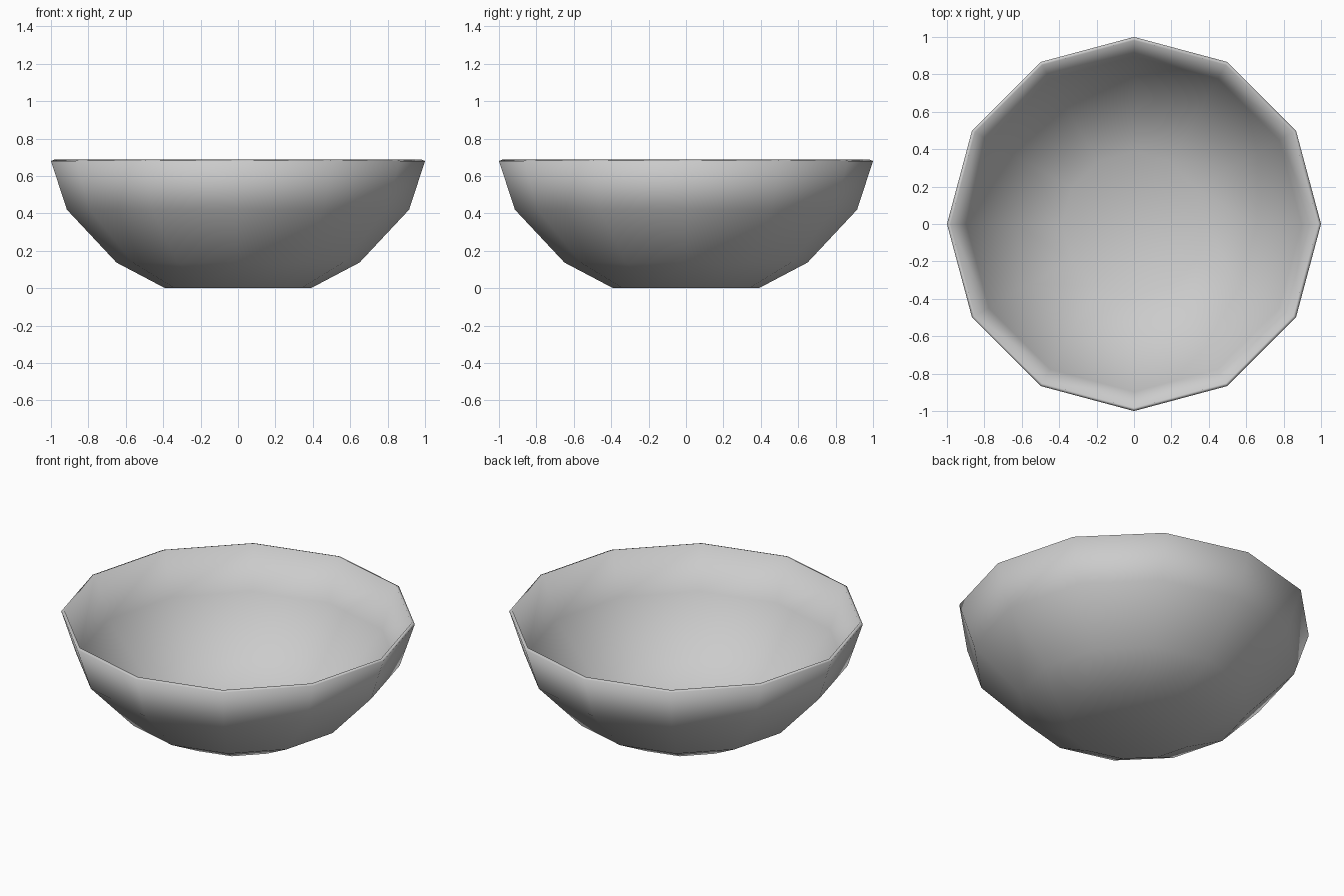
import bpy, bmesh
from math import cos, sin, tau

if "Cube" in bpy.data.objects:
    bpy.data.objects.remove(bpy.data.objects["Cube"])

SIDES = 12
# Outer wall from base to rim, then inner wall back down (radius, height)
PROFILE = [(0.39, 0.0), (0.65, 0.137), (0.915, 0.42), (1.0, 0.68),
           (0.982, 0.687), (0.897, 0.428), (0.638, 0.155), (0.385, 0.02)]

# Bowl shell: rings of the profile joined by quads
bm = bmesh.new()
rings = [[bm.verts.new((r * cos(tau * i / SIDES), r * sin(tau * i / SIDES), z))
          for i in range(SIDES)] for r, z in PROFILE]
for lower, upper in zip(rings, rings[1:]):
    for i in range(SIDES):
        j = (i + 1) % SIDES
        bm.faces.new((lower[i], lower[j], upper[j], upper[i]))

# Flat underside and inside floor
bm.faces.new(rings[0][::-1])
bm.faces.new(rings[-1])
bmesh.ops.recalc_face_normals(bm, faces=bm.faces[:])
for face in bm.faces:
    face.smooth = True

mesh = bpy.data.meshes.new("bowl")
bm.to_mesh(mesh)
bm.free()
bpy.context.collection.objects.link(bpy.data.objects.new("bowl", mesh))
